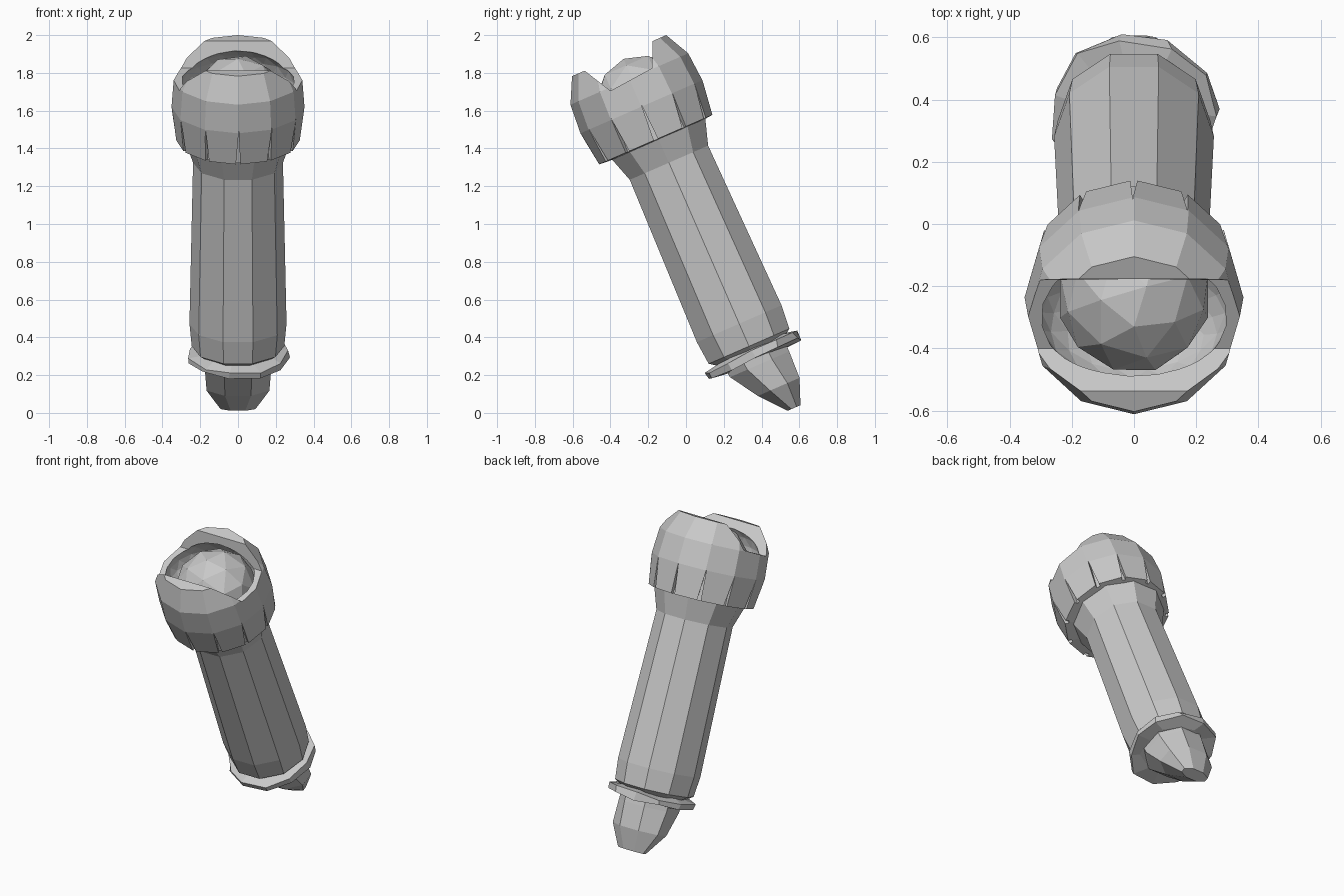
import bpy
import bmesh
import random
from math import asin, cos, sin, pi
from mathutils import Matrix, Vector

random.seed(4)
cube = bpy.data.objects.get("Cube")
if cube:
    bpy.data.objects.remove(cube, do_unlink=True)

# Everything is built upright, then leaned forward about x
TILT = asin(0.4)
AXIS_Y = 0.447

grey = bpy.data.materials.new("plain grey")
grey.use_nodes = True
GREY = (0.58, 0.58, 0.58, 1)
grey.diffuse_color = GREY
grey.node_tree.nodes["Principled BSDF"].inputs["Base Color"].default_value = GREY


def finish(name, bm, tilted=True):
    bmesh.ops.recalc_face_normals(bm, faces=bm.faces)
    mesh = bpy.data.meshes.new(name)
    bm.to_mesh(mesh)
    bm.free()
    mesh.materials.append(grey)
    obj = bpy.data.objects.new(name, mesh)
    bpy.context.collection.objects.link(obj)
    if tilted:
        obj.rotation_euler.x = TILT
    return obj


def loft(name, rings, sides, phase=0.0, jitter=0.0):
    """Closed skin over elliptical rings of (height, x radius, y radius, y centre)."""
    bm = bmesh.new()
    loops = []
    for h, rx, ry, cy in rings:
        loop = []
        for i in range(sides):
            a = 2 * pi * i / sides + phase
            p = Vector((rx * cos(a), cy + ry * sin(a), h))
            p += Vector([random.uniform(-jitter, jitter) for _ in range(3)])
            loop.append(bm.verts.new(p))
        loops.append(loop)
    for a, b in zip(loops, loops[1:]):
        for i in range(sides):
            j = (i + 1) % sides
            bm.faces.new((a[i], a[j], b[j], b[i]))
    bm.faces.new(loops[0][::-1])
    bm.faces.new(loops[-1])
    return finish(name, bm)


def lathe(name, profile, sides, centre=AXIS_Y, **kw):
    return loft(name, [(h, r, r, centre) for h, r in profile], sides, **kw)


def ball(name, centre, radii, detail):
    bm = bmesh.new()
    bmesh.ops.create_icosphere(bm, subdivisions=detail, radius=1)
    bmesh.ops.transform(bm, verts=bm.verts,
                        matrix=Matrix.Translation(centre) @ Matrix.Diagonal((*radii, 1)))
    return finish(name, bm)


def add_prism(bm, near, far):
    a = [bm.verts.new(p) for p in near]
    b = [bm.verts.new(p) for p in far]
    n = len(a)
    bm.faces.new(a)
    bm.faces.new(b[::-1])
    for i in range(n):
        j = (i + 1) % n
        bm.faces.new((a[i], b[i], b[j], a[j]))


def cut(target, cutter):
    cutter.hide_render = True
    mod = target.modifiers.new("cut", "BOOLEAN")
    mod.operation = "DIFFERENCE"
    mod.solver = "EXACT"
    mod.object = cutter
    bpy.context.view_layer.objects.active = target
    bpy.context.view_layer.update()
    bpy.ops.object.modifier_apply(modifier=mod.name)
    bpy.data.objects.remove(cutter, do_unlink=True)


# Handle with a flared neck
lathe("handle", [(0.14, 0.17), (0.19, 0.245), (0.32, 0.257),
                 (1.25, 0.238), (1.40, 0.288)], 10)

# Thin crumpled flange at the foot of the handle
lathe("foot_flange", [(0.115, 0.19), (0.12, 0.268), (0.155, 0.275), (0.17, 0.2)],
      11, jitter=0.013)

# Blunt tip that bends slightly backward
loft("tip", [(0.15, 0.19, 0.19, 0.455), (0.08, 0.19, 0.185, 0.46),
             (-0.07, 0.18, 0.13, 0.505), (-0.205, 0.1, 0.04, 0.535)],
     8, phase=pi / 8)

# Head shell
HEAD_Y = 0.432
head = lathe("head_shell", [(1.385, 0.27), (1.39, 0.33), (1.58, 0.352),
                            (1.74, 0.34), (1.875, 0.272)], 12, centre=HEAD_Y)

# V-shaped opening between the front and rear lips
bm = bmesh.new()
opening = [(-0.72, 1.955), (-0.40, 1.705), (-0.18, 1.825), (-0.17, 2.2), (-0.72, 2.2)]
add_prism(bm, [(-0.6, y, z) for y, z in opening], [(0.6, y, z) for y, z in opening])
cut(head, finish("opening_cutter", bm, tilted=False))

# Hollow around the dome
cut(head, ball("hollow_cutter", (0, AXIS_Y - 0.01, 1.68), (0.31, 0.25, 0.2), 3))

# Narrow tapering slots around the skirt
bm = bmesh.new()
for i in range(12):
    turn = Matrix.Rotation(2 * pi * i / 12, 3, "Z")
    wedge = [(-0.014, 1.35), (0.014, 1.35), (0.004, 1.59)]
    ends = [[turn @ Vector((r, w, h)) + Vector((0, HEAD_Y, 0)) for w, h in wedge]
            for r in (0.305, 0.42)]
    add_prism(bm, *ends)
cut(head, finish("slot_cutter", bm))

# Dome inside the head
ball("dome", (0, AXIS_Y, 1.6), (0.25, 0.25, 0.25), 2)
